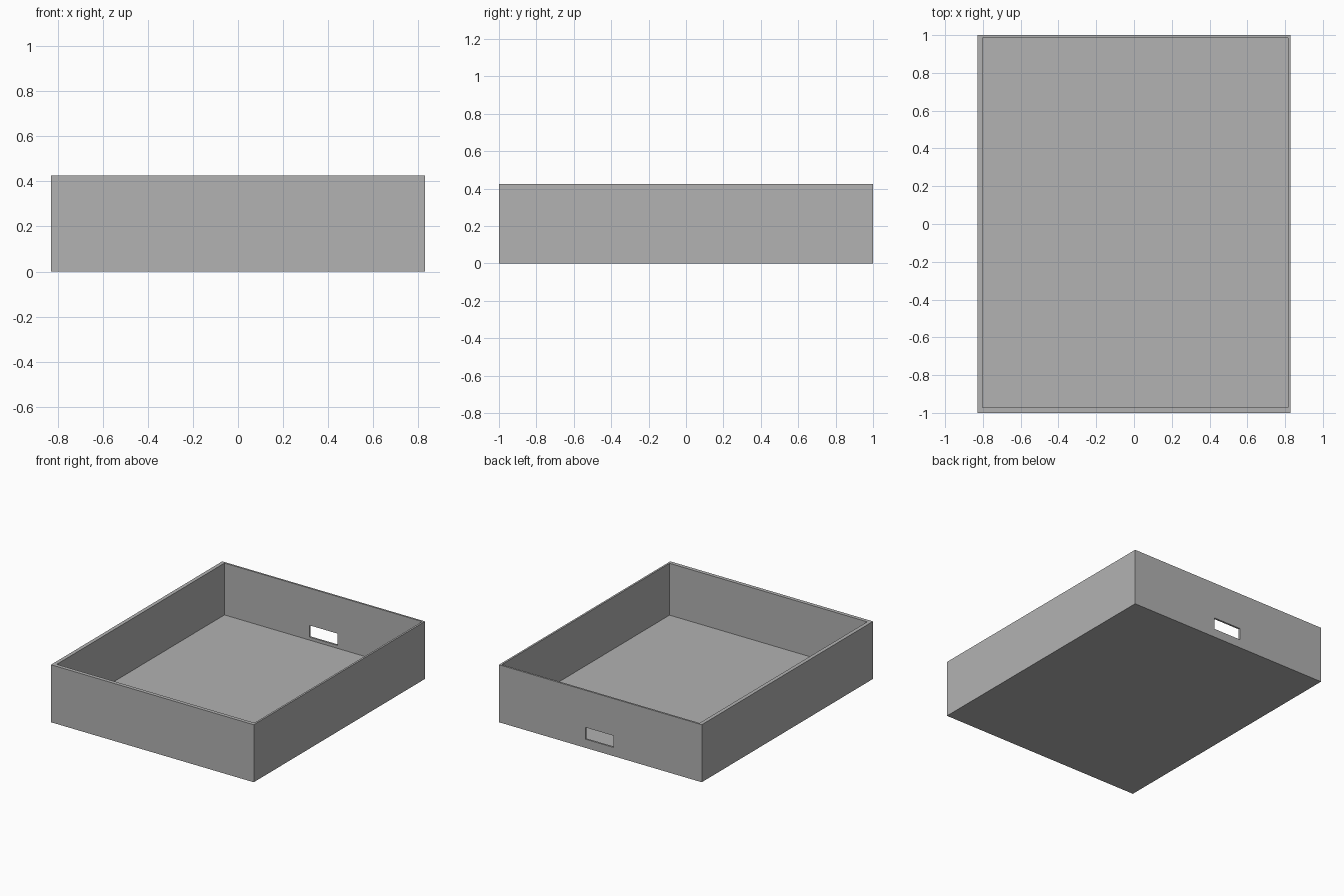
import bpy

default = bpy.data.objects.get("Cube")
if default:
    bpy.data.objects.remove(default, do_unlink=True)

# Overall size, floor and wall thicknesses
HALF_X, HALF_Y, HEIGHT = 0.829, 1.0, 0.425
THICK, THIN, FLOOR = 0.028, 0.014, 0.042

grey = bpy.data.materials.new("plain grey")
grey.use_nodes = True
colour = (0.447, 0.447, 0.447, 1)
grey.diffuse_color = colour
grey.node_tree.nodes["Principled BSDF"].inputs["Base Color"].default_value = colour


def block(name, low, high):
    """Box spanning two opposite corners."""
    centre = [(a + b) / 2 for a, b in zip(low, high)]
    bpy.ops.mesh.primitive_cube_add(size=1, location=centre)
    obj = bpy.context.object
    obj.name = name
    obj.scale = [b - a for a, b in zip(low, high)]
    bpy.ops.object.transform_apply(location=True, rotation=True, scale=True)
    obj.data.materials.append(grey)
    return obj


def cut(target, cutter):
    """Subtract the cutter from the target, then discard it."""
    cutter.hide_render = True
    mod = target.modifiers.new("cut", "BOOLEAN")
    mod.operation = "DIFFERENCE"
    mod.solver = "EXACT"
    mod.object = cutter
    bpy.context.view_layer.objects.active = target
    bpy.ops.object.modifier_apply(modifier=mod.name)
    bpy.data.objects.remove(cutter, do_unlink=True)


# Open tray: front and right walls are thicker than the other two
tray = block("open_tray", (-HALF_X, -HALF_Y, 0), (HALF_X, HALF_Y, HEIGHT))
cut(tray, block("cavity_cutter",
                (-HALF_X + THICK, -HALF_Y + THICK, FLOOR),
                (HALF_X - THIN, HALF_Y - THIN, HEIGHT + 0.1)))

# Rectangular slot through the back wall
cut(tray, block("slot_cutter",
                (-0.106, HALF_Y - 0.1, 0.064),
                (0.123, HALF_Y + 0.1, 0.151)))
